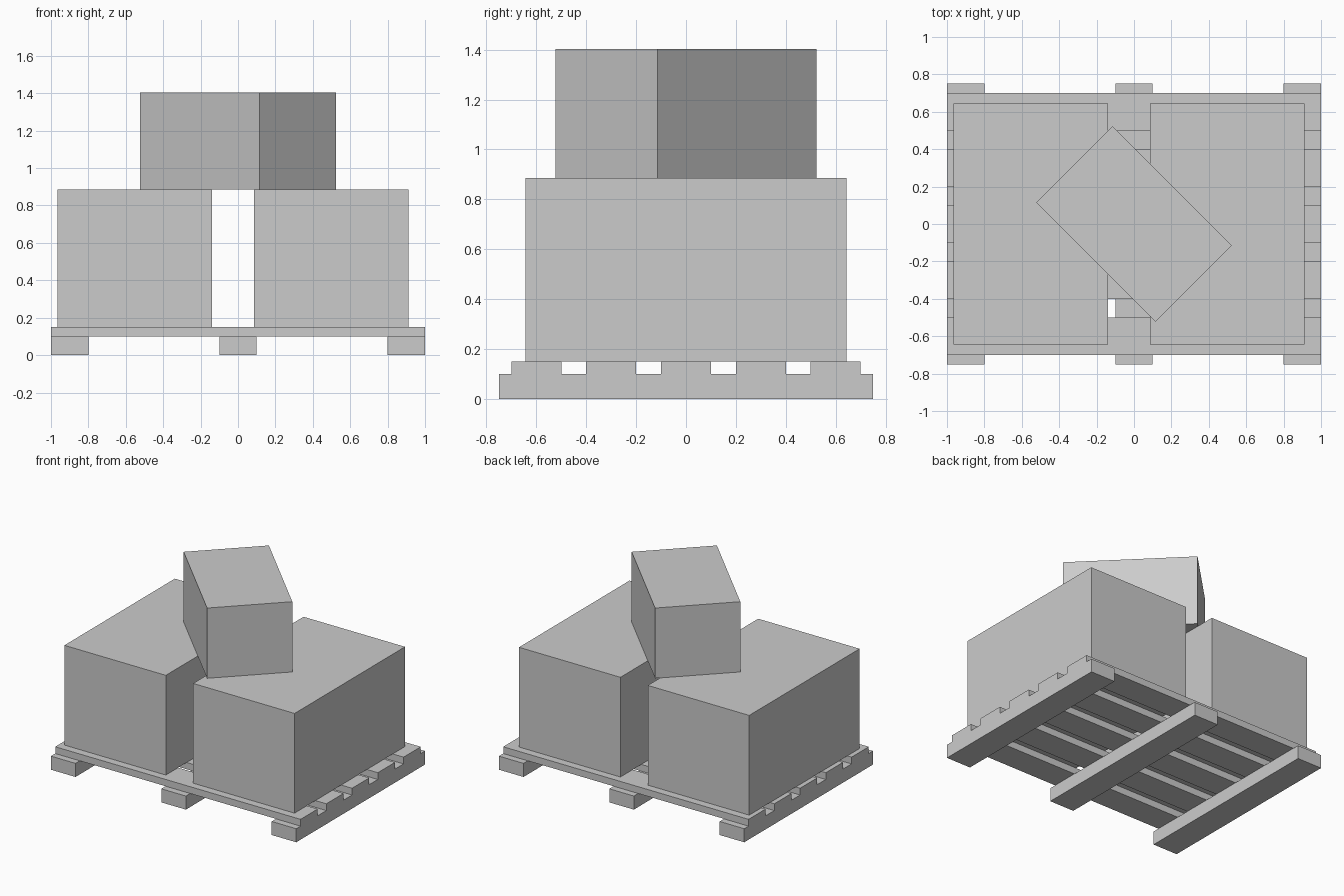
import bpy
from math import radians

if "Cube" in bpy.data.objects:
    bpy.data.objects.remove(bpy.data.objects["Cube"])


def box(name, center, size, turn=0):
    """Box given by (x, y, bottom z) and full size, turned about z."""
    x, y, z = center
    bpy.ops.mesh.primitive_cube_add(size=1, location=(x, y, z + size[2] / 2))
    ob = bpy.context.object
    ob.name = name
    ob.scale = size
    bpy.ops.object.transform_apply(location=False, rotation=False, scale=True)
    ob.rotation_euler.z = radians(turn)
    return ob


RUNNER_H, SLAT_H, CRATE_H = 0.1, 0.05, 0.735
deck_z = RUNNER_H + SLAT_H

# Pallet runners, front to back
for i in range(3):
    box(f"pallet_runner_{i + 1}", (-0.9 + 0.9 * i, 0, 0), (0.2, 1.5, RUNNER_H))

# Pallet slats, left to right
for i in range(5):
    box(f"pallet_slat_{i + 1}", (0, -0.6 + 0.3 * i, RUNNER_H), (2, 0.2, SLAT_H))

# Two large boxes standing on the deck
for name, x in (("left_box", -0.552), ("right_box", 0.498)):
    box(name, (x, 0, deck_z), (0.827, 1.286, CRATE_H))

# Smaller box turned across both
box("top_box", (0, 0, deck_z + CRATE_H), (0.578, 0.902, 0.518), 45)
